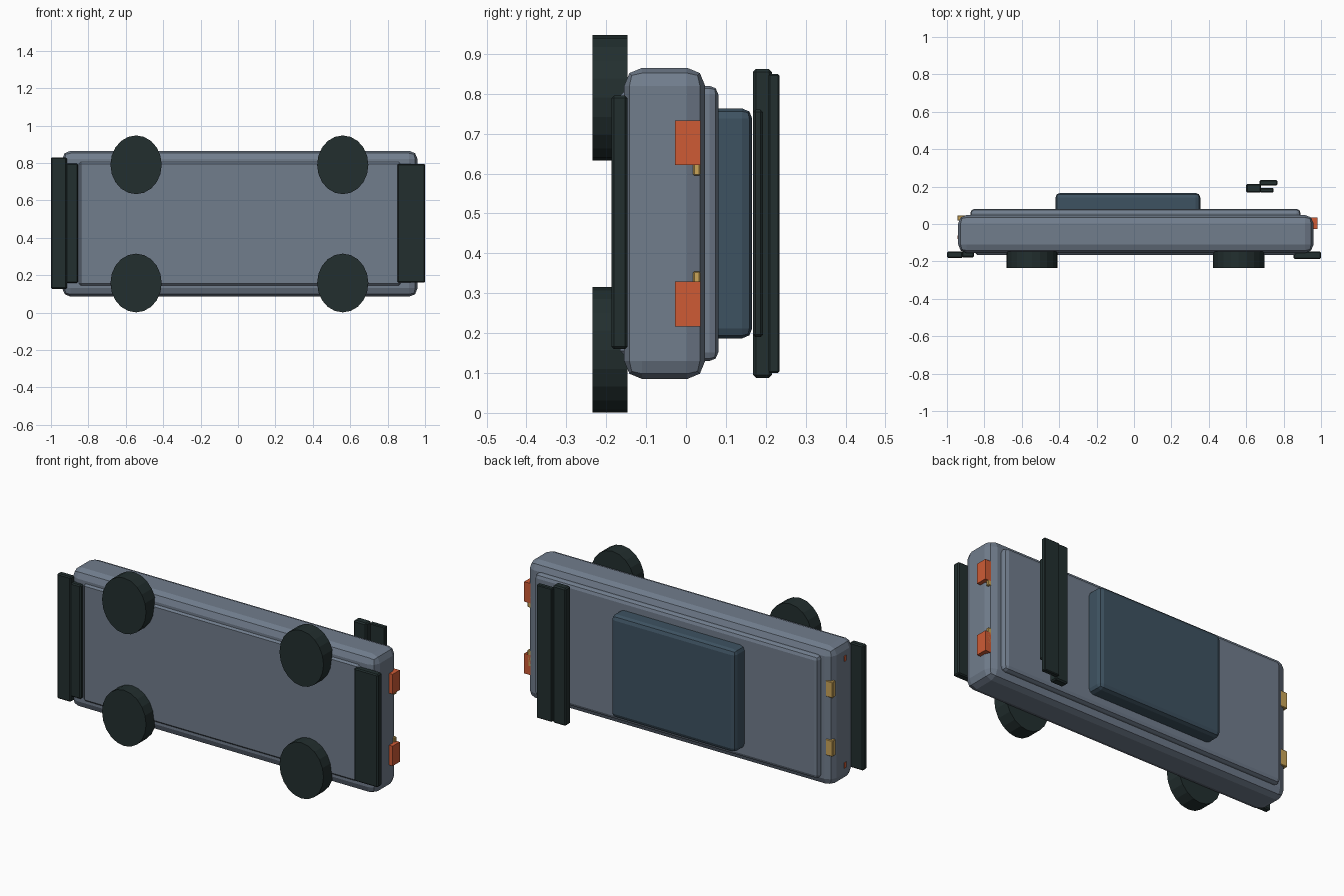
import bpy, math

if "Cube" in bpy.data.objects:
    bpy.data.objects.remove(bpy.data.objects["Cube"])


def material(name, rgb):
    m = bpy.data.materials.new(name)
    m.diffuse_color = (*rgb, 1)
    m.use_nodes = True
    m.node_tree.nodes["Principled BSDF"].inputs["Base Color"].default_value = m.diffuse_color
    return m


GREY = material("slate grey", (0.165, 0.205, 0.265))
GLASS = material("dark blue glass", (0.048, 0.085, 0.12))
BLACK = material("rubber black", (0.016, 0.028, 0.028))
ORANGE = material("signal orange", (0.62, 0.105, 0.036))
AMBER = material("amber", (0.6, 0.38, 0.1))


def box(name, x, y, z, mat, bevel=0.0, segments=1):
    """Box given by its (min, max) on each axis, with optional bevelled edges."""
    bpy.ops.mesh.primitive_cube_add(size=1)
    ob = bpy.context.object
    ob.name = name
    ob.location = [(a + b) / 2 for a, b in (x, y, z)]
    ob.scale = [b - a for a, b in (x, y, z)]
    bpy.ops.object.transform_apply(location=False, rotation=False, scale=True)
    ob.data.materials.append(mat)
    if bevel:
        mod = ob.modifiers.new("edges", 'BEVEL')
        mod.width = bevel
        mod.segments = segments
    return ob


MID = 0.475  # centre plane of the car, which lies on its side

# Hull with thin slabs on its roof side and underside
box("body", (-0.94, 0.96), (-0.155, 0.048), (0.085, 0.865), GREY, 0.045, 2)
box("underside", (-0.86, 0.88), (-0.165, -0.10), (0.135, 0.815), GREY, 0.02)
box("deck", (-0.875, 0.89), (0.0, 0.081), (0.13, 0.82), GREY, 0.022, 2)
box("cabin", (-0.42, 0.355), (0.05, 0.166), (0.187, 0.763), GLASS, 0.025, 2)

# Wheels: short cylinders, slightly oval
for x, end in ((-0.545, "rear"), (0.56, "front")):
    for z in (0.158, 0.79):
        bpy.ops.mesh.primitive_cylinder_add(
            vertices=20, radius=1, depth=1, location=(x, -0.191, z),
            rotation=(math.pi / 2, 0, 0))
        wheel = bpy.context.object
        wheel.name = end + "_wheel"
        wheel.scale = (0.137, 0.157, 0.088)
        wheel.data.materials.append(BLACK)

# Bumper plates
box("front_bumper", (0.852, 1.0), (-0.187, -0.147), (0.16, 0.795), BLACK, 0.006)
box("rear_bumper", (-1.0, -0.915), (-0.182, -0.147), (0.127, 0.83), BLACK, 0.006)
box("rear_bumper_lip", (-0.92, -0.855), (-0.178, -0.142), (0.158, 0.797), BLACK, 0.006)

# Floating wing of three bars
box("wing_main", (0.6, 0.68), (0.168, 0.215), (0.088, 0.862), BLACK, 0.007)
box("wing_upper", (0.672, 0.767), (0.207, 0.234), (0.1, 0.85), BLACK, 0.004)
box("wing_lower", (0.672, 0.747), (0.168, 0.193), (0.19, 0.76), BLACK, 0.006)

# Lamps, mirrored about the centre plane
for s in (-1, 1):
    def span(offset, half):
        c = MID + s * offset
        return (c - half, c + half)
    box("front_lamp", (0.94, 0.982), (-0.027, 0.036), span(0.202, 0.056), ORANGE)
    box("front_marker", (0.91, 0.963), (0.018, 0.036), span(0.165, 0.045), AMBER, 0.003)
    box("rear_marker", (-0.944, -0.9), (0.018, 0.046), span(0.165, 0.045), AMBER, 0.003)
    box("rear_lamp", (-0.944, -0.92), (-0.08, -0.062), span(0.3, 0.015), ORANGE)
